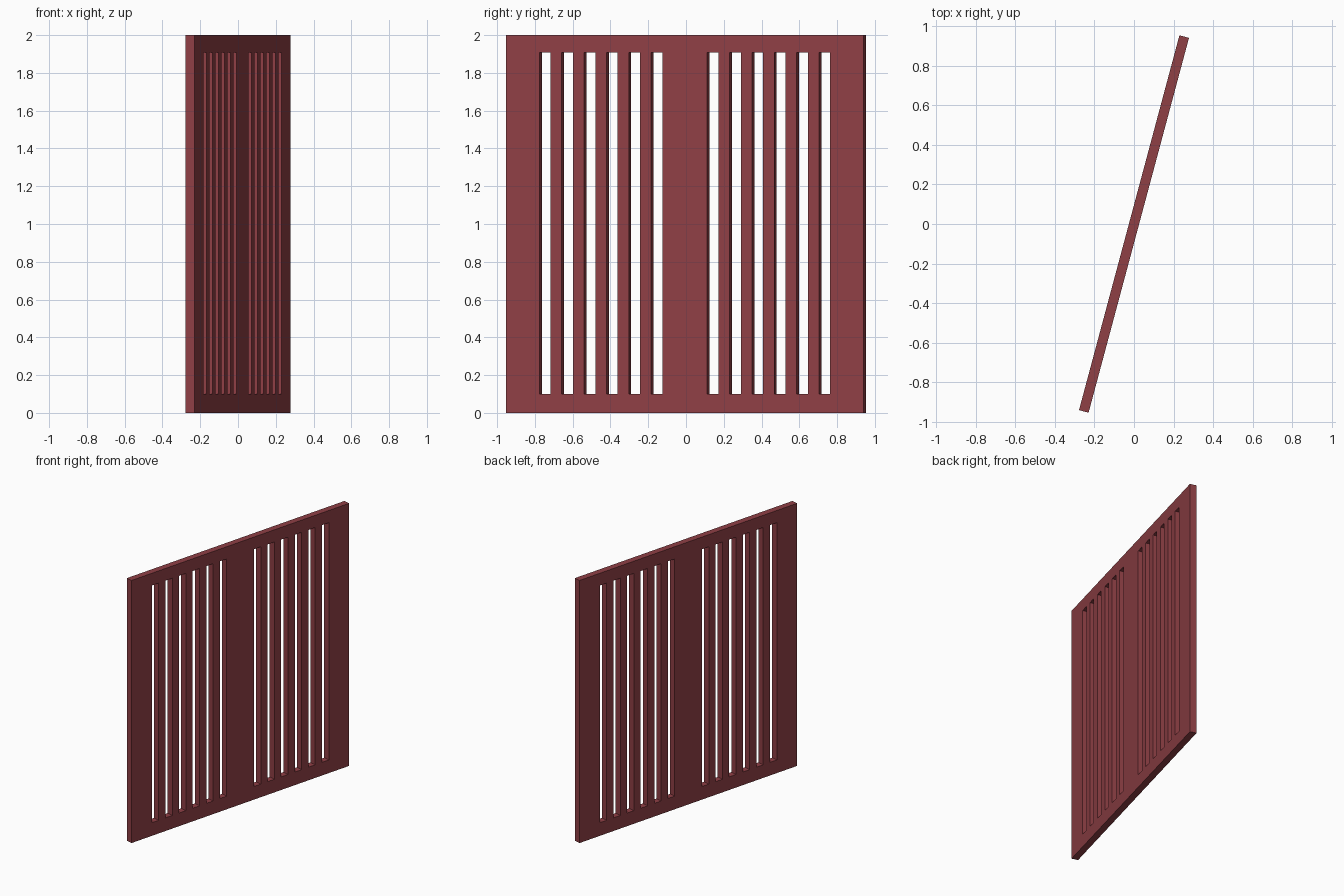
import bpy, bmesh, math
from mathutils import Matrix

if "Cube" in bpy.data.objects:
    bpy.data.objects.remove(bpy.data.objects["Cube"])

HALF_LEN, HEIGHT, THICK = 0.98, 2.0, 0.05
SLOT_START, SLOT_END, SLOTS = 0.123, 0.797, 6
SLOT_Z = (0.1, 1.907)

mat = bpy.data.materials.new("dark red")
mat.diffuse_color = (0.275, 0.05, 0.06, 1)
mat.use_nodes = True
mat.node_tree.nodes["Principled BSDF"].inputs["Base Color"].default_value = mat.diffuse_color

# Column borders: two mirrored groups of slots and bars of equal width
step = (SLOT_END - SLOT_START) / (2 * SLOTS - 1)
half = [SLOT_START + step * i for i in range(2 * SLOTS)] + [HALF_LEN]
cols = [-u for u in reversed(half)] + half
rows = [0, *SLOT_Z, HEIGHT]


def is_slot(i, j):
    mid = abs(cols[i] + cols[i + 1]) / 2
    if j != 1 or not SLOT_START < mid < SLOT_END:
        return False
    return int((mid - SLOT_START) / step) % 2 == 0


# Flat sheet with slots left open, then extruded to a solid panel
bm = bmesh.new()
grid = [[bm.verts.new((-THICK / 2, u, z)) for z in rows] for u in cols]
for i in range(len(cols) - 1):
    for j in range(len(rows) - 1):
        if not is_slot(i, j):
            bm.faces.new((grid[i][j], grid[i + 1][j], grid[i + 1][j + 1], grid[i][j + 1]))
ret = bmesh.ops.extrude_face_region(bm, geom=bm.faces[:], use_keep_orig=True)
moved = [g for g in ret["geom"] if isinstance(g, bmesh.types.BMVert)]
bmesh.ops.translate(bm, verts=moved, vec=(THICK, 0, 0))
bmesh.ops.recalc_face_normals(bm, faces=bm.faces[:])

# Turn the panel 15 degrees about the vertical axis
bm.transform(Matrix.Rotation(math.radians(-15), 4, 'Z'))
mesh = bpy.data.meshes.new("slotted_panel")
bm.to_mesh(mesh)
bm.free()
mesh.materials.append(mat)
bpy.context.collection.objects.link(bpy.data.objects.new("slotted_panel", mesh))
